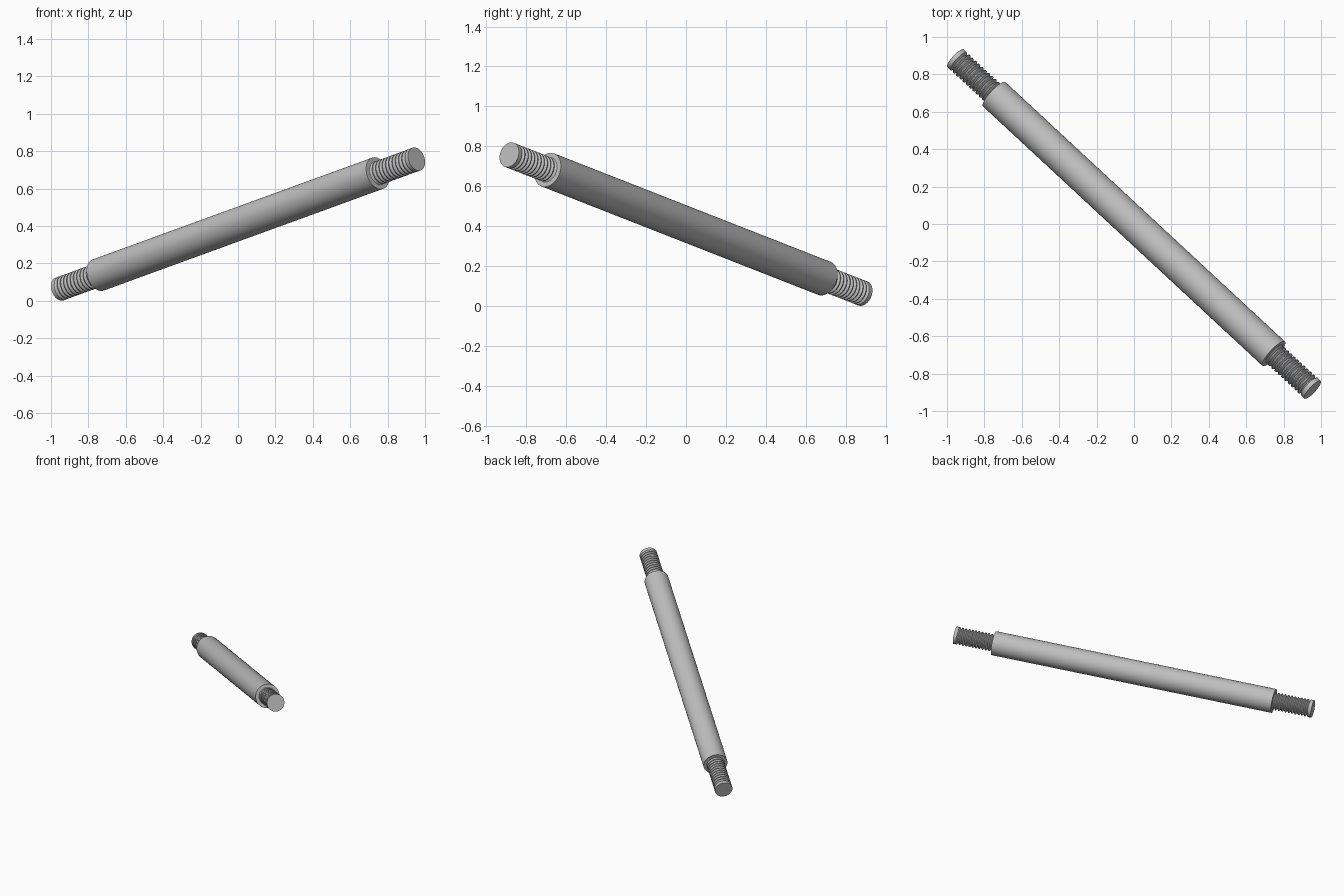
import bpy, bmesh, math
from mathutils import Vector

cube = bpy.data.objects.get("Cube")
if cube:
    bpy.data.objects.remove(cube, do_unlink=True)

# Rod axis and main dimensions
TIP = Vector((0.9545, -0.886, 0.3475))
CENTRE = Vector((0, 0, 0.41))
HALF = TIP.length
BODY_HALF, BODY_R = 1.055, 0.0885
THREAD_R, ROOT_R = 0.0645, 0.051
GROOVES, TIP_BAND = 11, 0.022
SIDES = 40

steel = bpy.data.materials.new("steel grey")
steel.use_nodes = True
steel.diffuse_color = (0.52, 0.52, 0.52, 1)
steel.node_tree.nodes["Principled BSDF"].inputs["Base Color"].default_value = (0.52, 0.52, 0.52, 1)


def lathe(name, profile, direction):
    """Revolve (radius, height) points about the given axis."""
    bm = bmesh.new()
    verts = [bm.verts.new((r, 0, h)) for r, h in profile]
    edges = [bm.edges.new(pair) for pair in zip(verts, verts[1:])]
    bmesh.ops.spin(bm, geom=verts + edges, cent=(0, 0, 0), axis=(0, 0, 1),
                   angle=math.tau, steps=SIDES, use_duplicate=False)
    bmesh.ops.remove_doubles(bm, verts=bm.verts, dist=0.0001)
    bmesh.ops.recalc_face_normals(bm, faces=bm.faces)
    mesh = bpy.data.meshes.new(name)
    bm.to_mesh(mesh)
    bm.free()
    mesh.materials.append(steel)
    obj = bpy.data.objects.new(name, mesh)
    bpy.context.collection.objects.link(obj)
    obj.location = CENTRE
    obj.rotation_euler = direction.to_track_quat('Z', 'Y').to_euler()
    bpy.ops.object.select_all(action='DESELECT')
    obj.select_set(True)
    bpy.context.view_layer.objects.active = obj
    bpy.ops.object.shade_smooth_by_angle(angle=math.radians(30))


# Plain shaft
lathe("shaft", [(0, -BODY_HALF), (BODY_R, -BODY_HALF),
                (BODY_R, BODY_HALF), (0, BODY_HALF)], TIP)

# Threaded stud: V grooves with narrow crests, plain band at the tip
pitch = (HALF - TIP_BAND - BODY_HALF) / GROOVES
stud = [(0, BODY_HALF - 0.01), (ROOT_R, BODY_HALF - 0.01)]
for i in range(GROOVES):
    h = BODY_HALF + i * pitch
    stud += [(THREAD_R, h + pitch * 0.1), (ROOT_R, h + pitch * 0.5),
             (THREAD_R, h + pitch * 0.9)]
stud += [(THREAD_R, HALF), (0, HALF)]

lathe("left_threaded_stud", stud, TIP)
lathe("right_threaded_stud", stud, -TIP)
